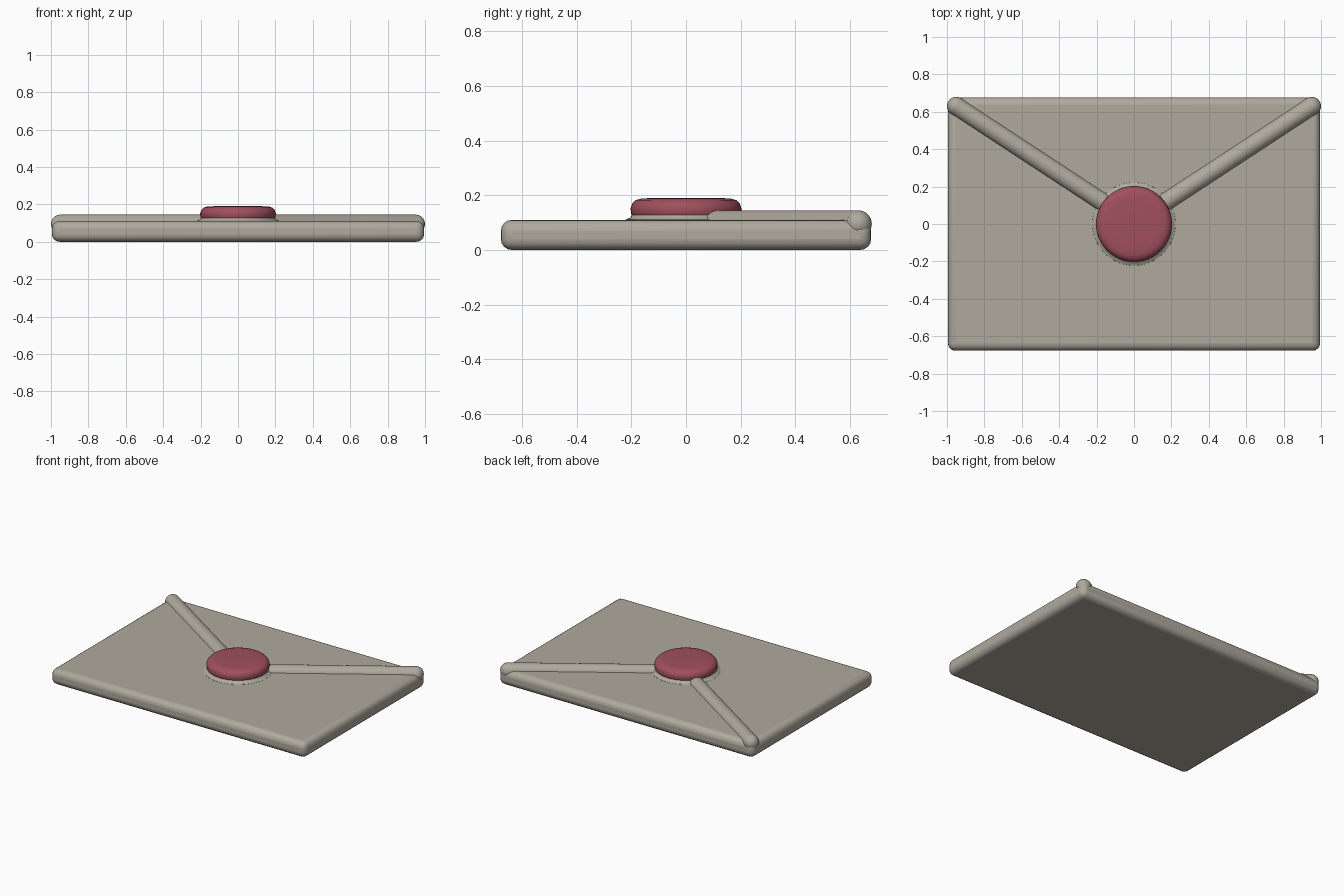
import bpy, math
from mathutils import Vector

if "Cube" in bpy.data.objects:
    bpy.data.objects.remove(bpy.data.objects["Cube"])


def material(name, rgb):
    m = bpy.data.materials.new(name)
    m.diffuse_color = (*rgb, 1)
    m.use_nodes = True
    m.node_tree.nodes["Principled BSDF"].inputs["Base Color"].default_value = m.diffuse_color
    return m


paper = material("paper", (0.43, 0.40, 0.34))
wax = material("wax", (0.35, 0.08, 0.11))


def finish(name, mat, angle=40):
    o = bpy.context.object
    o.name = name
    o.data.materials.append(mat)
    bpy.ops.object.shade_smooth_by_angle(angle=math.radians(angle))
    return o


def lathe(name, profile, mat, n=48):
    # revolve an (r, z) profile that runs from the bottom to the top
    verts = [(r * math.cos(2 * math.pi * i / n), r * math.sin(2 * math.pi * i / n), z)
             for r, z in profile for i in range(n)]
    faces = [(k * n + i, k * n + (i + 1) % n, (k + 1) * n + (i + 1) % n, (k + 1) * n + i)
             for k in range(len(profile) - 1) for i in range(n)]
    last = (len(profile) - 1) * n
    faces += [tuple(range(last, last + n)), tuple(reversed(range(n)))]
    me = bpy.data.meshes.new(name)
    me.from_pydata(verts, [], faces)
    o = bpy.data.objects.new(name, me)
    bpy.context.collection.objects.link(o)
    bpy.ops.object.select_all(action='DESELECT')
    bpy.context.view_layer.objects.active = o
    o.select_set(True)
    return finish(name, mat)


# envelope body: thin slab with soft rims
bpy.ops.mesh.primitive_cube_add(size=1, location=(0, 0, 0.055))
body = bpy.context.object
body.scale = (1.99, 1.355, 0.11)
bpy.ops.object.transform_apply(location=False, rotation=False, scale=True)
bev = body.modifiers.new("soft_rim", 'BEVEL')
bev.width = 0.04
bev.segments = 4
finish("envelope_body", paper, 60)

# folded flap edges: rounded ridges from the back corners to the seal
R, Z = 0.05, 0.095
for side, label in ((-1, "left"), (1, "right")):
    a = Vector((side * 0.95, 0.63, Z))
    b = Vector((side * 0.02, 0.02, Z))
    d = b - a
    bpy.ops.mesh.primitive_cylinder_add(
        vertices=24, radius=R, depth=d.length, location=(a + b) / 2,
        rotation=d.to_track_quat('Z', 'Y').to_euler())
    finish(label + "_flap_ridge", paper)
    bpy.ops.mesh.primitive_uv_sphere_add(segments=24, ring_count=16, radius=R, location=a)
    finish(label + "_flap_corner", paper)

# paper fillet beneath the wax
lathe("seal_collar", [(0.225, 0.10), (0.222, 0.111), (0.205, 0.118), (0.197, 0.13)], paper)

# wax seal with rounded rim
lathe("wax_seal", [(0.19, 0.112), (0.2, 0.13), (0.203, 0.15), (0.197, 0.17),
                   (0.184, 0.182), (0.165, 0.188), (0.13, 0.19)], wax)
